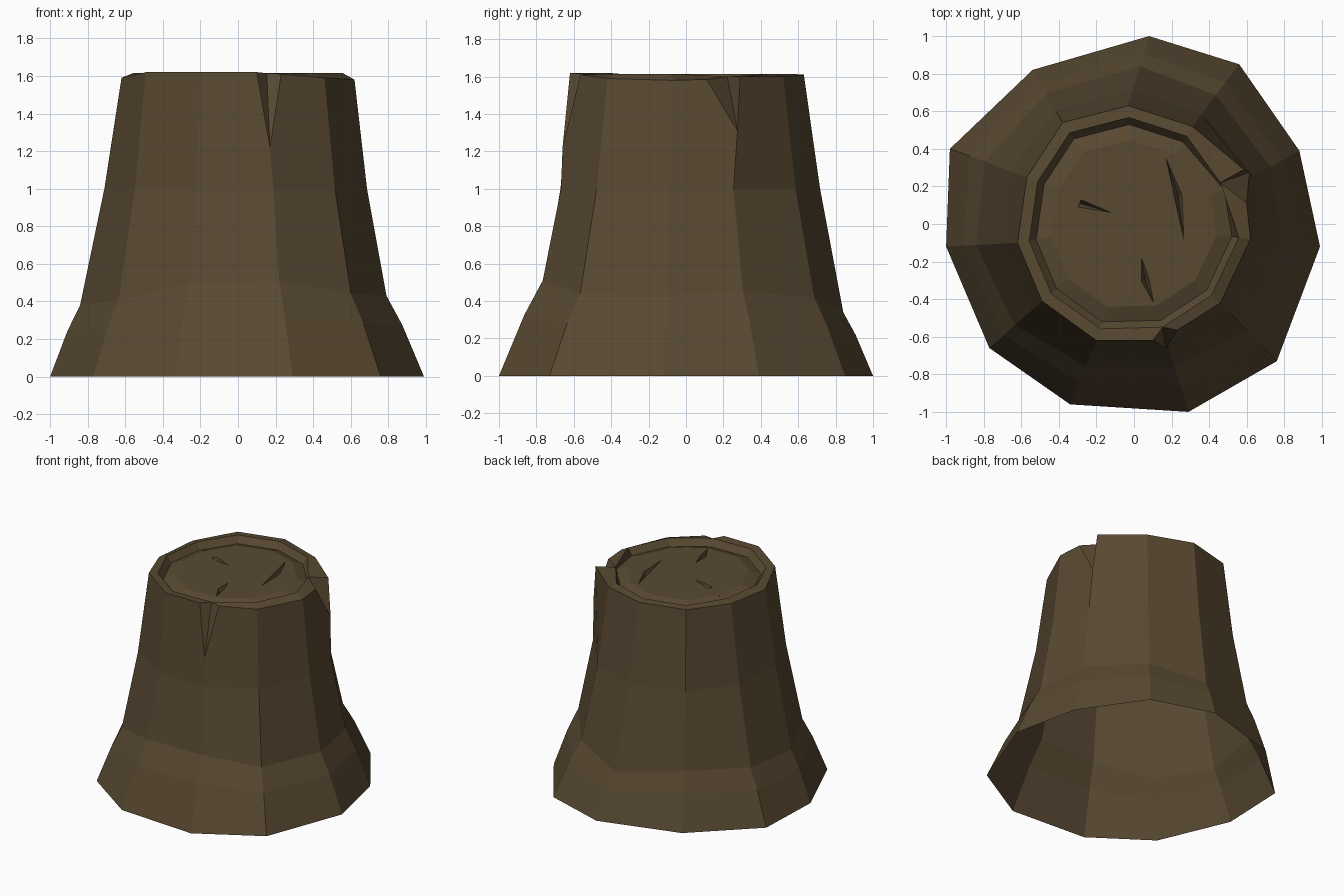
import bpy, bmesh
from mathutils import Vector

if "Cube" in bpy.data.objects:
    bpy.data.objects.remove(bpy.data.objects["Cube"])

bark = bpy.data.materials.new("brown bark")
bark.diffuse_color = (0.098, 0.066, 0.031, 1)
bark.use_nodes = True
bark.node_tree.nodes["Principled BSDF"].inputs["Base Color"].default_value = bark.diffuse_color

# Ground outline and cut outline, counter-clockwise, 11 corners each
base = [(.99, -.12), (.88, .39), (.56, .85), (.08, 1), (-.54, .82), (-.98, .4),
        (-1, -.12), (-.77, -.66), (-.34, -.96), (.29, -1), (.76, -.73)]
top = [(.62, -.08), (.57, .22), (.31, .52), (-.03, .63), (-.38, .54), (-.57, .25),
       (-.62, -.10), (-.49, -.41), (-.20, -.62), (.17, -.61), (.46, -.42)]
flare_t = [.54, .5, .5, .43, .45, .45, .42, .48, .6, .6, .53]
flare_z = [.43, .45, .42, .34, .42, .4, .38, .41, .5, .51, .44]
top_z = [1.58, 1.6, 1.6, 1.61, 1.61, 1.6, 1.59, 1.62, 1.62, 1.62, 1.59]
N = len(base)

bm = bmesh.new()


def ring(t_of, z_of):
    """Ring blended between the ground outline (t=0) and cut outline (t=1)."""
    out = []
    for i in range(N):
        p = Vector(base[i]).lerp(Vector(top[i]), t_of(i))
        out.append(bm.verts.new((p.x, p.y, z_of(i))))
    return out


def inner(s, z):
    return [bm.verts.new((x * s, y * s, z)) for x, y in top]


def bridge(lo, hi):
    for i in range(N):
        j = (i + 1) % N
        bm.faces.new((lo[i], lo[j], hi[j], hi[i]))


# Flared trunk wall, open underneath
r0 = ring(lambda i: 0, lambda i: 0)
r1 = ring(lambda i: .58 * flare_t[i], lambda i: .64 * flare_z[i])
r2 = ring(lambda i: flare_t[i], lambda i: flare_z[i])
r3 = ring(lambda i: .55 + .5 * flare_t[i], lambda i: 1.0)
for lo, hi in ((r0, r1), (r1, r2), (r2, r3)):
    bridge(lo, hi)

# Upper wall: split corners become V notches (side a, side b, tip)
notches = {1: ((.60, .11, 1.585), (.585, .29, 1.6), (.615, .275, 1.31)),
           9: ((.10, -.62, 1.62), (.23, -.565, 1.61), (.17, -.66, 1.22))}
rim = inner(.9, 1.615)
rim[1].co = (.46, .22, 1.6)
right_side, left_side, tips = [], [], {}
for i in range(N):
    if i in notches:
        a, b, t = (bm.verts.new(c) for c in notches[i])
        tips[i] = t
        bm.faces.new((t, rim[i], a))
        bm.faces.new((t, b, rim[i]))
    else:
        a = b = bm.verts.new((*top[i], top_z[i]))
    left_side.append(a)
    right_side.append(b)
for i in range(N):
    j = (i + 1) % N
    loop = [r3[i], r3[j]]
    if j in tips:
        loop.append(tips[j])
    loop += [left_side[j], right_side[i]]
    if i in tips:
        loop.append(tips[i])
    bm.faces.new(loop)
    bm.faces.new((right_side[i], left_side[j], rim[j], rim[i]))

# Groove between bark rim and raised heartwood
groove = inner(.84, 1.565)
disc = inner(.71, 1.595)
bridge(rim, groove)
bridge(groove, disc)

# Heartwood surface with three sunken slits
edges = [bm.edges.get((disc[i], disc[(i + 1) % N])) for i in range(N)]
slits = [((-.43, .19), (-.29, .11), (-.12, .06)),
         ((.17, .35), (.235, .15), (.265, -.08)),
         ((.04, -.18), (.06, -.30), (.105, -.42))]
for p, m, q in slits:
    p, m, q = Vector(p), Vector(m), Vector(q)
    d = (q - p).normalized()
    side = Vector((-d.y, d.x)) * .021
    vs = [bm.verts.new((c.x, c.y, 1.595)) for c in (p, m - side, q, m + side)]
    edges += [bm.edges.new((vs[k], vs[(k + 1) % 4])) for k in range(4)]
    low = bm.verts.new((m.x, m.y, 1.54))
    for k in range(4):
        bm.faces.new((vs[k], vs[(k + 1) % 4], low))
bmesh.ops.triangle_fill(bm, use_beauty=True, edges=edges, normal=(0, 0, 1))
bmesh.ops.recalc_face_normals(bm, faces=bm.faces)
# Outer skin must face outwards
bm.normal_update()
wall = max(bm.faces, key=lambda f: f.calc_area() if f.calc_center_median().z < 1 else 0)
c = wall.calc_center_median()
if wall.normal.x * c.x + wall.normal.y * c.y < 0:
    bmesh.ops.reverse_faces(bm, faces=bm.faces)

me = bpy.data.meshes.new("tree_stump")
bm.to_mesh(me)
bm.free()
me.materials.append(bark)
obj = bpy.data.objects.new("tree_stump", me)
bpy.context.collection.objects.link(obj)
